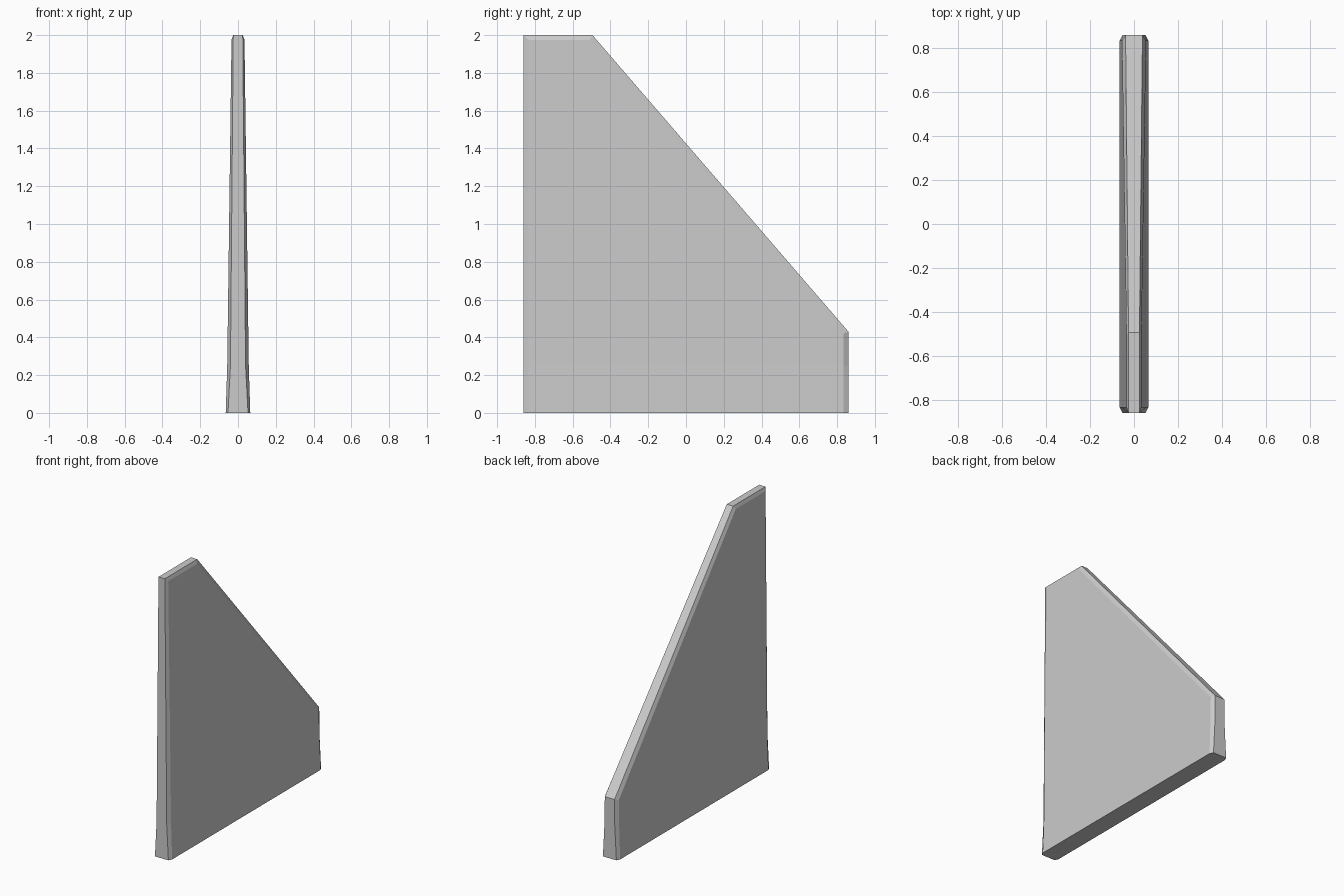
import bpy
import bmesh

cube = bpy.data.objects.get("Cube")
if cube:
    bpy.data.objects.remove(cube, do_unlink=True)

# Single plain grey
grey = bpy.data.materials.new("light grey")
grey.use_nodes = True
grey.diffuse_color = (0.6, 0.6, 0.6, 1)
grey.node_tree.nodes["Principled BSDF"].inputs["Base Color"].default_value = (0.6, 0.6, 0.6, 1)

# Outline (y, z) of the rim, and of the panel inside its chamfer
FLARE = 0.25
rim = [(-0.86, 0), (0.86, 0), (0.86, FLARE), (0.86, 0.43),
       (-0.495, 2), (-0.86, 2), (-0.86, FLARE)]
panel = [(-0.835, 0), (0.835, 0), (0.835, FLARE), (0.835, 0.42),
         (-0.51, 1.975), (-0.835, 1.975), (-0.835, FLARE)]


def half_width(z, base, flare, top):
    """Half thickness: quick flare at the foot, then a slow taper."""
    if z < FLARE:
        return base + (flare - base) * z / FLARE
    return flare + (top - flare) * (z - FLARE) / (2 - FLARE)


bm = bmesh.new()


def ring(points, side, widths):
    return [bm.verts.new((side * half_width(z, *widths), y, z)) for y, z in points]


rims, panels = [], []
count = len(rim)
for side in (-1, 1):
    outer = ring(rim, side, (0.053, 0.04, 0.025))
    inner = ring(panel, side, (0.065, 0.057, 0.034))
    # Side panel, creased at the flare line
    bm.faces.new([inner[i] for i in (0, 1, 2, 6)])
    bm.faces.new(inner[2:])
    # Chamfer everywhere but along the foot
    for i in range(1, count):
        j = (i + 1) % count
        bm.faces.new((outer[i], outer[j], inner[j], inner[i]))
    rims.append(outer)
    panels.append(inner)

# Edge band joining both sides
for i in range(1, count):
    j = (i + 1) % count
    bm.faces.new((rims[0][i], rims[0][j], rims[1][j], rims[1][i]))

# Flat underside
bm.faces.new((rims[0][0], panels[0][0], panels[0][1], rims[0][1],
              rims[1][1], panels[1][1], panels[1][0], rims[1][0]))

bmesh.ops.recalc_face_normals(bm, faces=bm.faces)
mesh = bpy.data.meshes.new("sloped_wall")
bm.to_mesh(mesh)
bm.free()
mesh.materials.append(grey)
wall = bpy.data.objects.new("sloped_wall", mesh)
bpy.context.collection.objects.link(wall)
